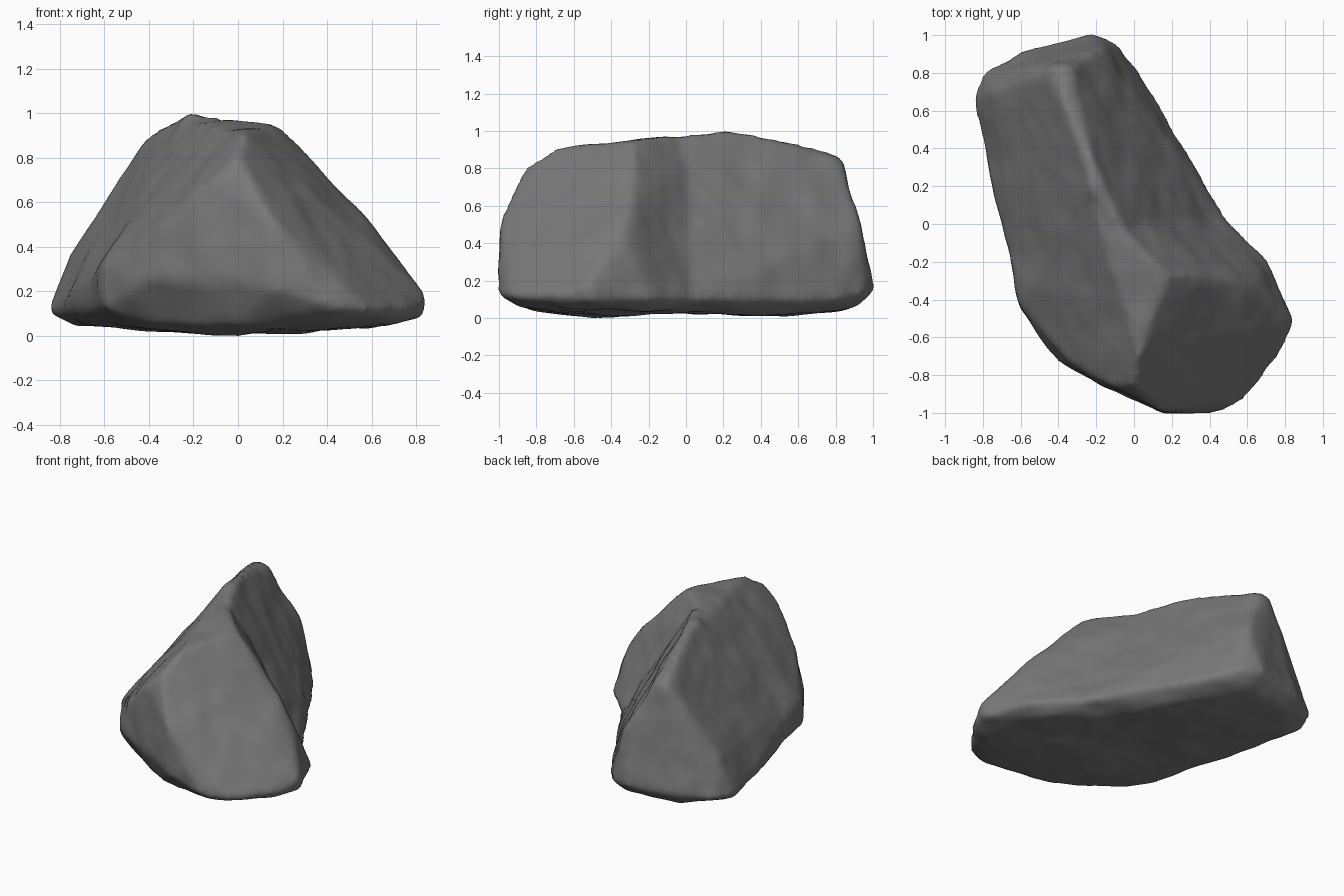
import bpy
import bmesh
from mathutils import Vector, noise

cube = bpy.data.objects.get("Cube")
if cube:
    bpy.data.objects.remove(cube, do_unlink=True)

stone = bpy.data.materials.new("dark grey stone")
stone.use_nodes = True
stone.diffuse_color = (0.19, 0.19, 0.19, 1)
bsdf = stone.node_tree.nodes["Principled BSDF"]
bsdf.inputs["Base Color"].default_value = stone.diffuse_color
bsdf.inputs["Roughness"].default_value = 0.9

# Corner points of the two overlapping chunks: crest, flanks, rim, underside
front_crest = [
    (.18, -.27, .95), (.03, -.69, .91), (0, -.86, .81), (-.05, -.05, .97),
    (-.22, .13, .96)]
front_flanks = [
    (-.12, -.86, .7), (-.34, -.73, .5), (-.61, -.43, .3), (.14, -.99, .53),
    (.3, -1, .3), (.5, -.29, .62), (.65, -.33, .42), (-.62, -.2, .32)]
front_rim = [
    (-.6, -.45, .12), (-.4, -.73, .25), (-.1, -.89, .28), (.16, -1, .2),
    (.42, -1, .12), (.59, -.93, .11), (.79, -.66, .11), (.85, -.52, .18),
    (.84, -.5, .08), (.71, -.2, .1), (.49, .02, .09), (-.68, 0, .12)]
front_base = [
    (-.5, -.4, .04), (-.34, -.62, .05), (0, -.82, .04), (.4, -.9, .06),
    (.7, -.65, .05), (.6, -.2, .04), (.35, .04, .03), (0, -.5, 0), (-.6, 0, .05)]
rear_crest = [
    (-.22, .19, 1), (-.05, -.04, .97), (-.22, .36, .98), (-.29, .46, .93),
    (-.38, .68, .91), (-.42, .83, .85), (-.34, .83, .83)]
rear_flanks = [
    (-.52, .78, .72), (-.18, .93, .5), (-.75, .7, .36), (-.61, -.38, .28),
    (-.62, -.2, .32)]
rear_rim = [
    (-.22, 1.01, .14), (-.09, .95, .13), (-.6, .91, .13), (-.8, .8, .12),
    (-.85, .67, .11), (-.79, .46, .1), (-.74, .2, .11), (-.6, -.4, .12),
    (.02, .82, .09), (.21, .5, .09), (.31, .3, .09), (.49, .02, .09)]
rear_base = [
    (-.74, .65, .05), (-.55, .85, .05), (-.2, .92, .06), (-.1, .76, .03),
    (.1, .5, .02), (.3, .05, .03), (-.66, .2, .05), (-.5, -.36, .04), (-.2, .54, .01)]

bm = bmesh.new()
for points in (front_crest + front_flanks + front_rim + front_base,
               rear_crest + rear_flanks + rear_rim + rear_base):
    verts = [bm.verts.new(p) for p in points]
    hull = bmesh.ops.convex_hull(bm, input=verts)
    spare = [g for g in set(hull["geom_interior"] + hull["geom_unused"])
             if isinstance(g, bmesh.types.BMVert)]
    bmesh.ops.delete(bm, geom=spare, context='VERTS')
mesh = bpy.data.meshes.new("rock")
bm.to_mesh(mesh)
bm.free()
rock = bpy.data.objects.new("rock", mesh)
bpy.context.collection.objects.link(rock)
bpy.context.view_layer.objects.active = rock
rock.select_set(True)

# Fuse the chunks and soften their edges
fuse = rock.modifiers.new("fuse", 'REMESH')
fuse.mode = 'VOXEL'
fuse.voxel_size = 0.025
soften = rock.modifiers.new("soften", 'SMOOTH')
soften.factor = 0.5
soften.iterations = 6
for name in ("fuse", "soften"):
    bpy.ops.object.modifier_apply(modifier=name)

# Weathered dents and bumps, along the surface normals
mesh = rock.data
normals = [v.normal.copy() for v in mesh.vertices]
for v, n in zip(mesh.vertices, normals):
    bump = 0.012 * noise.noise(v.co * 4) + 0.006 * noise.noise(v.co * 8 + Vector((5, 2, 7)))
    v.co += n * (0.003 + bump)

# Stand on the ground
floor = min(v.co.z for v in mesh.vertices)
for v in mesh.vertices:
    v.co.z -= floor

mesh.materials.clear()
mesh.materials.append(stone)
bpy.ops.object.shade_smooth()
